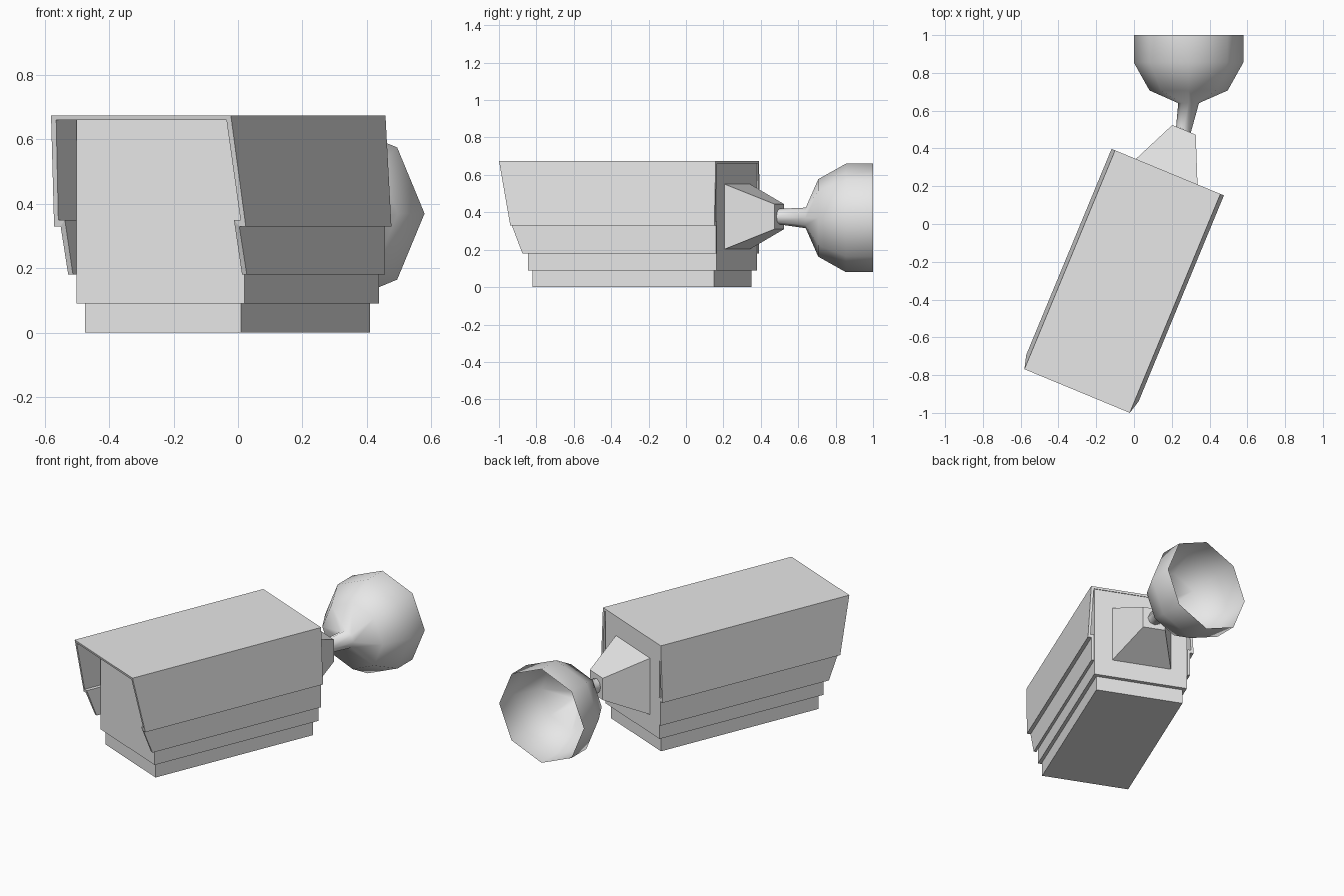
import bpy, bmesh
from math import sin, cos, pi, radians
from mathutils import Vector, Matrix

old = bpy.data.objects.get("Cube")
if old:
    bpy.data.objects.remove(old, do_unlink=True)

grey = bpy.data.materials.new("plain_grey")
grey.use_nodes = True
grey.diffuse_color = (0.8, 0.8, 0.8, 1)
grey.node_tree.nodes["Principled BSDF"].inputs["Base Color"].default_value = (0.8, 0.8, 0.8, 1)

# The housing is swivelled on its wall mount
swivel = Matrix.Rotation(radians(-22.5), 4, 'Z')
housing = swivel @ Matrix.Translation((0.06, 0, 0))


def finish(name, bm, matrix=Matrix(), smooth=False, fix=True):
    if fix:
        bmesh.ops.recalc_face_normals(bm, faces=bm.faces)
    mesh = bpy.data.meshes.new(name)
    bm.to_mesh(mesh)
    bm.free()
    mesh.materials.append(grey)
    for p in mesh.polygons:
        p.use_smooth = smooth
    ob = bpy.data.objects.new(name, mesh)
    ob.matrix_world = matrix
    bpy.context.collection.objects.link(ob)
    return ob


def bridge(bm, a, b):
    n = len(a)
    for i in range(n):
        j = (i + 1) % n
        bm.faces.new((a[i], a[j], b[j], b[i]))


def rect(bm, cx, cz, hx, hz, y):
    return [bm.verts.new((cx + sx * hx, y, cz + sz * hz))
            for sx, sz in ((-1, -1), (1, -1), (1, 1), (-1, 1))]


def block(name, front, back):
    """Box or frustum between two rectangles (cx, cz, half x, half z, y)."""
    bm = bmesh.new()
    a, b = rect(bm, *front), rect(bm, *back)
    bridge(bm, a, b)
    bm.faces.new(a)
    bm.faces.new(b)
    return finish(name, bm, housing)


# Camera body and stepped base
block("camera_body", (0, 0.377, 0.282, 0.287, -0.773), (0, 0.377, 0.282, 0.287, 0.318))
block("base_plinth", (0, 0.046, 0.262, 0.046, -0.754), (0, 0.046, 0.262, 0.046, 0.295))

# Tapered bracket on the back
block("rear_bracket", (-0.006, 0.377, 0.182, 0.178, 0.31), (-0.006, 0.377, 0.067, 0.067, 0.562))


# Weather shield: a stepped, flared hood with a raked front edge
def rake(z):
    if z < 0.33:
        return -0.859 + (0.33 - z) * 0.41
    return -0.859 - (z - 0.33) * 0.212


outer = [(0.300, 0.18), (0.300, 0.33), (0.322, 0.33), (0.302, 0.675)]
inner = [(0.284, 0.18), (0.284, 0.35), (0.306, 0.35), (0.286, 0.66)]


def mirrored(half):
    return [(-x, z) for x, z in half] + half[::-1]


bm = bmesh.new()
rows = []
for side in (outer, inner):
    pts = mirrored(side)
    rows.append([bm.verts.new((x, rake(z), z)) for x, z in pts])
    rows.append([bm.verts.new((x, 0.322, z)) for x, z in pts])
of, ob_, inf, inb = rows
for a, b in ((of, ob_), (inf, inb), (of, inf), (ob_, inb)):
    for i in range(len(a) - 1):
        bm.faces.new((a[i], a[i + 1], b[i + 1], b[i]))
for i in (0, -1):
    bm.faces.new((of[i], ob_[i], inb[i], inf[i]))
finish("weather_shield", bm, housing)

# Wall mount: open eight-sided cup running into the neck
bm = bmesh.new()


def ring(centre, r, turn=0):
    rot = Matrix.Rotation(radians(turn), 3, 'Z')
    return [bm.verts.new(Vector(centre) + rot @ Vector((r * cos(a), 0, r * sin(a))))
            for a in (k * pi / 4 for k in range(8))]


rings = [ring((0.262, 0.5, 0.377), 0.042, -22.5)]
for y, r in ((0.64, 0.055), (0.707, 0.207), (0.855, 0.29), (1.0, 0.29)):
    rings.append(ring((0.289, y, 0.37), r))
for a, b in zip(rings, rings[1:]):
    bridge(bm, a, b)
finish("wall_mount", bm, smooth=True)
